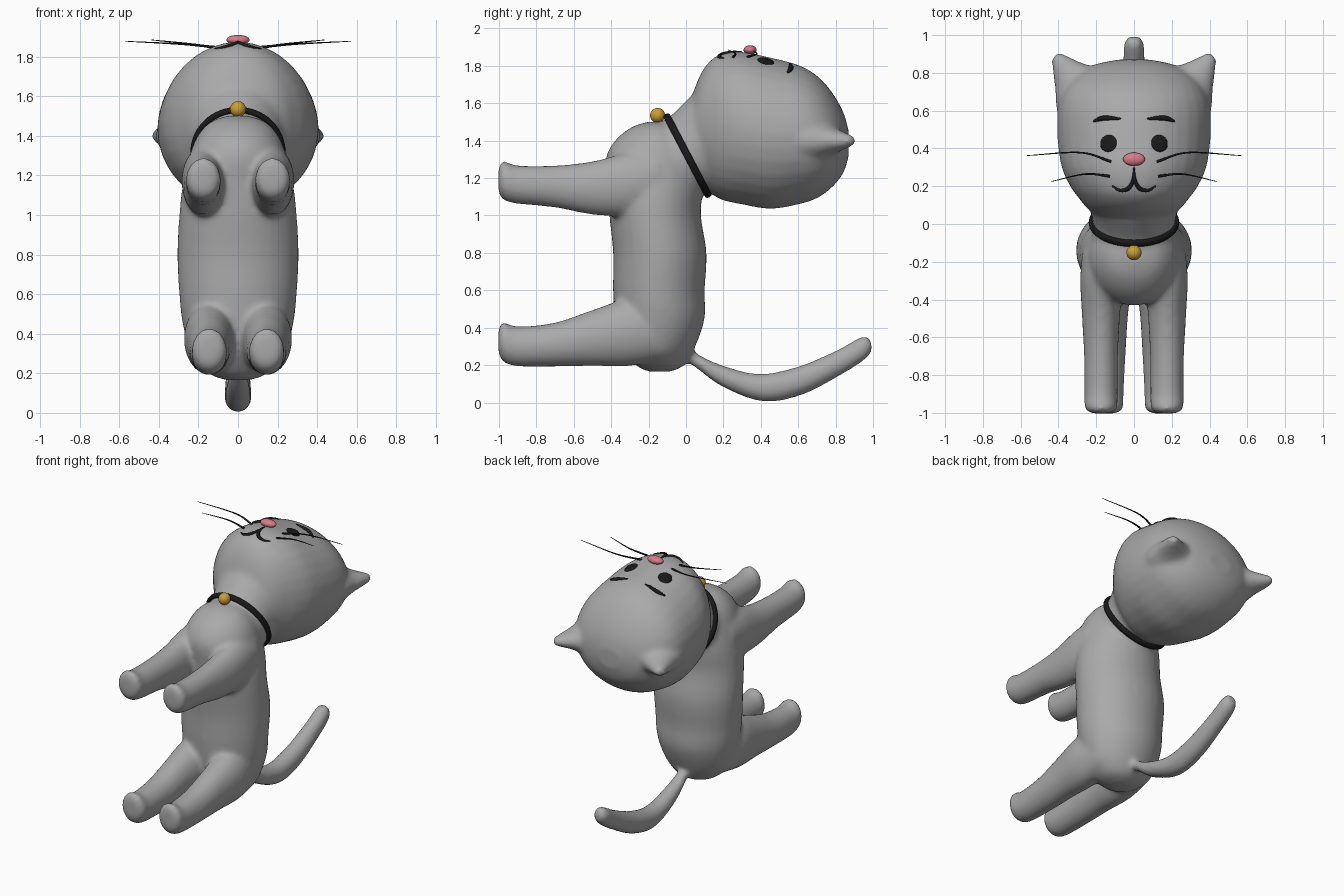
import bpy, bmesh, math
from mathutils import Vector, Matrix
from mathutils.bvhtree import BVHTree

cube = bpy.data.objects.get("Cube")
if cube:
    bpy.data.objects.remove(cube, do_unlink=True)


def material(name, rgb):
    m = bpy.data.materials.new(name)
    m.use_nodes = True
    m.diffuse_color = (*rgb, 1)
    bsdf = next(n for n in m.node_tree.nodes if n.type == 'BSDF_PRINCIPLED')
    bsdf.inputs["Base Color"].default_value = (*rgb, 1)
    return m


GREY = material("grey fur", (0.4, 0.4, 0.4))
BLACK = material("black", (0.01, 0.01, 0.01))
GOLD = material("gold", (0.6, 0.34, 0.04))
PINK = material("pink", (0.68, 0.2, 0.25))
X, Y, Z = Vector((1, 0, 0)), Vector((0, 1, 0)), Vector((0, 0, 1))


def make_object(name, bm, mat):
    me = bpy.data.meshes.new(name)
    bmesh.ops.recalc_face_normals(bm, faces=bm.faces)
    for f in bm.faces:
        f.smooth = True
    bm.to_mesh(me)
    bm.free()
    me.materials.append(mat)
    ob = bpy.data.objects.new(name, me)
    bpy.context.collection.objects.link(ob)
    return ob


def spline(points, steps):
    """Catmull-Rom interpolation of equal-length tuples."""
    pts = [Vector(p) for p in points]
    pts = [pts[0] * 2 - pts[1]] + pts + [pts[-1] * 2 - pts[-2]]
    out = []
    for a, b, c, d in zip(pts, pts[1:], pts[2:], pts[3:]):
        for i in range(steps):
            t = i / steps
            out.append((b * 2 + (c - a) * t + (a * 2 - b * 5 + c * 4 - d) * t**2
                        + (b * 3 - a - c * 3 + d) * t**3) / 2)
    return out + [pts[-2]]


def loft(bm, stations, u, v, sides=32):
    """Elliptical rings; each station is x, y, z, radius along u, radius along v."""
    rings = []
    for s in spline([Vector(p) for p in stations], 5):
        c = Vector(s[:3])
        ring = []
        for i in range(sides):
            a = math.tau * i / sides
            ring.append(bm.verts.new(c + u * max(s[3], 0.004) * math.cos(a)
                                     + v * max(s[4], 0.004) * math.sin(a)))
        rings.append(ring)
    for r, q in zip(rings, rings[1:]):
        for i in range(sides):
            j = (i + 1) % sides
            bm.faces.new((r[i], r[j], q[j], q[i]))
    bm.faces.new(rings[0])
    bm.faces.new(rings[-1])


# Body: lofted volumes fused into one soft skin
bm = bmesh.new()
torso = [(.165, -.14, .06, .06), (.2, -.14, .15, .13), (.3, -.145, .235, .195),
         (.45, -.14, .28, .24), (.6, -.145, .297, .245), (.8, -.14, .307, .25),
         (1.0, -.165, .297, .245), (1.15, -.165, .28, .255), (1.3, -.175, .245, .255),
         (1.4, -.17, .205, .21), (1.47, -.165, .14, .13), (1.5, -.16, .06, .05)]
loft(bm, [(0, y, z, rx, ry) for z, y, rx, ry in torso], X, Y)

# Neck, tilted back towards the head
tilt = Vector((0, -.464, .885))
loft(bm, [(0, -.12, 1.25, .235, .22), (0, .01, 1.32, .218, .228),
          (0, .14, 1.39, .25, .27)], X, tilt)

# Head, looking upwards
head = [(.02, 1.44, .17, .17), (.08, 1.47, .245, .29), (.14, 1.475, .295, .362),
        (.2, 1.473, .338, .393), (.3, 1.467, .383, .408), (.45, 1.44, .405, .405),
        (.6, 1.432, .405, .373), (.7, 1.42, .38, .328), (.78, 1.405, .32, .255),
        (.84, 1.39, .22, .165), (.87, 1.385, .09, .07)]
loft(bm, [(0, y, z, rx, rz) for y, z, rx, rz in head], X, Z)

front_leg = [(-1.003, 1.19, .055, .07), (-.975, 1.187, .086, .105), (-.9, 1.165, .088, .103),
             (-.7, 1.155, .09, .113), (-.5, 1.147, .1, .143), (-.3, 1.17, .11, .17),
             (-.15, 1.2, .1, .14)]
hind_leg = [(-1.003, .33, .055, .07), (-.975, .323, .086, .108), (-.9, .3, .09, .107),
            (-.7, .31, .1, .118), (-.5, .345, .112, .15), (-.3, .375, .128, .18),
            (-.1, .37, .1, .14)]
ear = [(.27, .66, .17, .12), (.315, .725, .145, .1), (.355, .79, .095, .065),
       (.4, .86, .05, .038), (.42, .893, .025, .024)]
for side in (-1, 1):
    loft(bm, [(.175 * side, *s) for s in front_leg], X, Z)
    loft(bm, [(.145 * side, *s) for s in hind_leg], X, Z)
    loft(bm, [(x * side, y, 1.4, ru, rv) for x, y, ru, rv in ear],
         Vector((.67 * side, -.74, 0)), Z)

# Tail, sweeping out behind
tail = [(-.06, .29, .045), (.03, .24, .045), (.18, .147, .063), (.4, .079, .075),
        (.61, .117, .075), (.82, .215, .066), (.95, .293, .06), (.99, .315, .035)]
loft(bm, [(0, y, z, r * .9, r) for y, z, r in tail], X, Vector((0, -.2, 1)))

body = make_object("body", bm, GREY)
remesh = body.modifiers.new("fuse", 'REMESH')
remesh.mode = 'VOXEL'
remesh.voxel_size = 0.015
remesh.use_smooth_shade = True
soften = body.modifiers.new("soften", 'SMOOTH')
soften.factor = 0.5
soften.iterations = 12
bpy.context.view_layer.update()
skin = BVHTree.FromObject(body, bpy.context.evaluated_depsgraph_get())


def on_face(x, y):
    """Point and normal of the face surface above x, y."""
    hit, normal, *_ = skin.ray_cast(Vector((x, y, 3)), -Z)
    return (hit, normal) if hit else (Vector((x, y, 1.84)), Z)


def ball(name, mat, centre, scale, normal=Z):
    b = bmesh.new()
    rot = Z.rotation_difference(normal).to_matrix().to_4x4()
    bmesh.ops.create_uvsphere(b, u_segments=32, v_segments=16, radius=1,
                              matrix=Matrix.Translation(centre) @ rot @ Matrix.Diagonal((*scale, 1)))
    return make_object(name, b, mat)


def stroke(name, points, radius, taper):
    """Round line through points; taper gives the relative thickness at each point."""
    cu = bpy.data.curves.new(name, 'CURVE')
    cu.dimensions = '3D'
    cu.bevel_depth = radius
    cu.bevel_resolution = 2
    cu.use_fill_caps = True
    sp = cu.splines.new('POLY')
    sp.points.add(len(points) - 1)
    for p, co, t in zip(sp.points, points, taper):
        p.co = (*co, 1)
        p.radius = t
    cu.materials.append(BLACK)
    ob = bpy.data.objects.new(name, cu)
    bpy.context.collection.objects.link(ob)


def face_stroke(name, pts, radius):
    path = spline(pts, 8)
    n = len(path) - 1
    stroke(name, [on_face(*p)[0] for p in path], radius,
           [0.35 + 0.65 * math.sin(math.pi * i / n) for i in range(n + 1)])


def whisker(name, pts, tip_z):
    path = spline(pts, 10)
    n = len(path) - 1
    root = on_face(*path[0])[0].z
    stroke(name, [(p.x, p.y, root + (tip_z - root) * i / n) for i, p in enumerate(path)],
           0.007, [1 - 0.75 * i / n for i in range(n + 1)])


# Face details, mirrored
for side, label in ((-1, "right"), (1, "left")):
    def flip(pts):
        return [(x * side, y) for x, y in pts]
    point, normal = on_face(.135 * side, .427)
    ball(label + "_eye", BLACK, point, (.046, .046, .012), normal)
    face_stroke(label + "_eyebrow", flip([(.216, .543), (.16, .56), (.07, .557)]), .014)
    face_stroke(label + "_mouth", flip([(0, .3), (.004, .235), (.03, .188), (.075, .178),
                                        (.116, .202)]), .011)
    whisker(label + "_upper_whisker", flip([(.12, .33), (.285, .378), (.57, .362)]), 1.878)
    whisker(label + "_lower_whisker", flip([(.127, .253), (.26, .264), (.438, .225)]), 1.885)

ball("nose", PINK, (0, .343, 1.885), (.058, .035, .025))

# Collar band: a tilted rounded ring around the neck
bm = bmesh.new()
axis = X.cross(tilt)
loops = []
for i in range(64):
    a = math.tau * i / 64
    out = X * math.cos(a) + tilt * math.sin(a)
    c = Vector((0, .008, 1.32)) + X * .226 * math.cos(a) + tilt * .238 * math.sin(a)
    loops.append([bm.verts.new(c + out * .014 * math.cos(b) + axis * .02 * math.sin(b))
                  for b in (math.tau * k / 10 for k in range(10))])
for i, r in enumerate(loops):
    q = loops[(i + 1) % 64]
    for k in range(10):
        bm.faces.new((r[k], r[k - 1], q[k - 1], q[k]))
make_object("collar", bm, BLACK)
ball("bell", GOLD, (0, -.152, 1.535), (.04, .04, .04))
